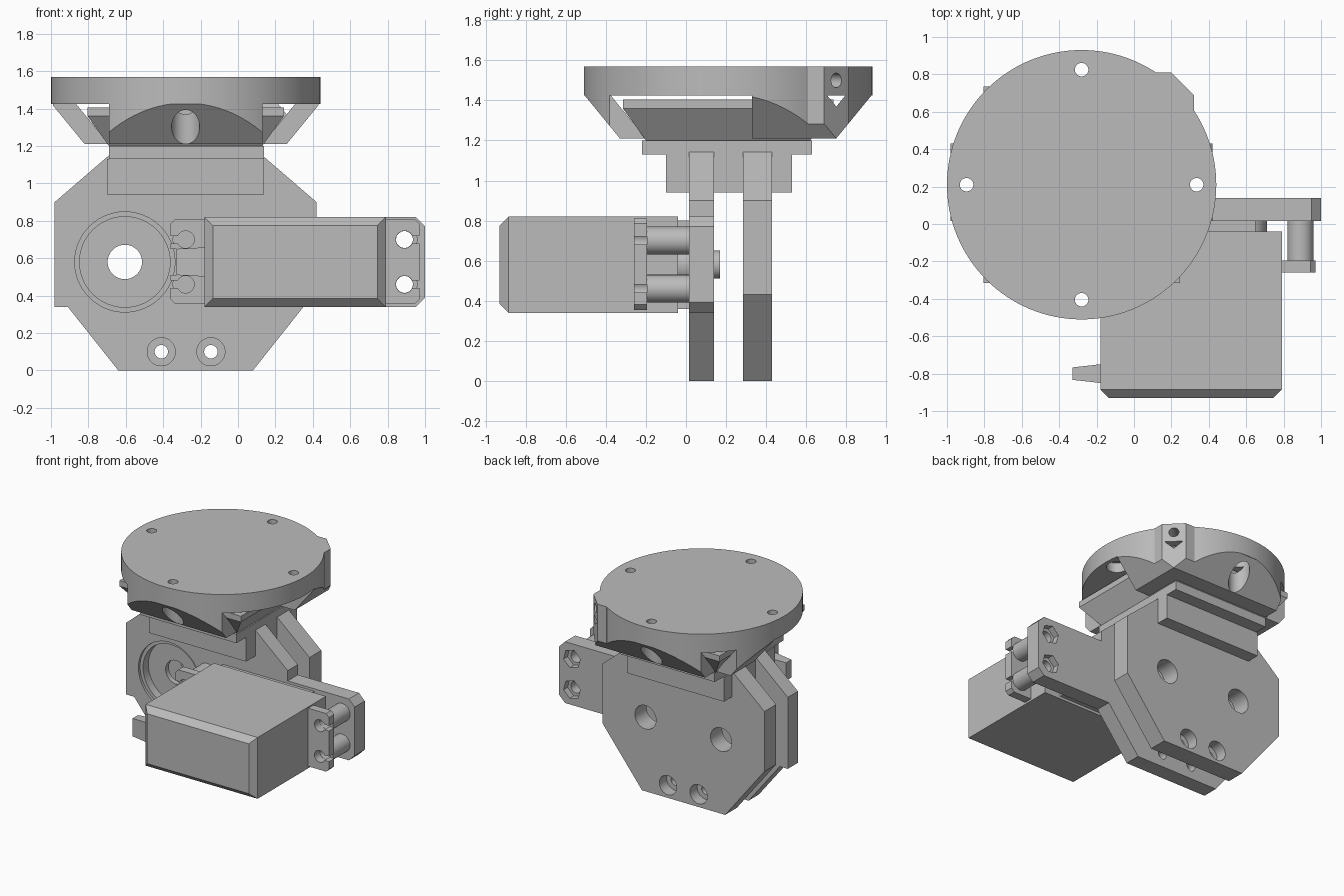
import bpy, bmesh, math
from mathutils import Vector

old = bpy.data.objects.get("Cube")
if old:
    bpy.data.objects.remove(old, do_unlink=True)

grey = bpy.data.materials.new("plain grey")
grey.use_nodes = True
colour = (0.5, 0.5, 0.5, 1)
grey.diffuse_color = colour
grey.node_tree.nodes["Principled BSDF"].inputs["Base Color"].default_value = colour

CX, CY = -0.28, 0.21      # centre of the round head
DISC_R = 0.72
HEAD_Z, TOP = 1.425, 1.57


def loft(name, rings):
    """Closed solid through rings with equal point counts."""
    bm = bmesh.new()
    loops = [[bm.verts.new(p) for p in ring] for ring in rings]
    n = len(loops[0])
    for a, b in zip(loops, loops[1:]):
        for i in range(n):
            j = (i + 1) % n
            bm.faces.new((a[i], a[j], b[j], b[i]))
    bm.faces.new(loops[0][::-1])
    bm.faces.new(loops[-1])
    bmesh.ops.recalc_face_normals(bm, faces=bm.faces)
    mesh = bpy.data.meshes.new(name)
    bm.to_mesh(mesh)
    bm.free()
    mesh.materials.append(grey)
    ob = bpy.data.objects.new(name, mesh)
    bpy.context.collection.objects.link(ob)
    return ob


def prism_y(name, pts, y0, y1):
    return loft(name, [[(x, y, z) for x, z in pts] for y in (y0, y1)])


def prism_z(name, pts, z0, z1):
    return loft(name, [[(x, y, z) for x, y in pts] for z in (z0, z1)])


def box(name, x, y, z):
    return prism_z(name, [(x[0], y[0]), (x[1], y[0]), (x[1], y[1]), (x[0], y[1])], *z)


def tube(name, start, end, r0, r1=None, n=48):
    start, end = Vector(start), Vector(end)
    axis = (end - start).normalized()
    u = axis.orthogonal().normalized()
    v = axis.cross(u)
    dirs = [u * math.cos(t) + v * math.sin(t)
            for t in (2 * math.pi * i / n for i in range(n))]
    return loft(name, [[c + d * r for d in dirs]
                       for c, r in ((start, r0), (end, r0 if r1 is None else r1))])


def hole_y(x, z, r, y0, y1, r1=None, n=48):
    return tube("cutter", (x, y0, z), (x, y1, z), r, r1, n)


def boolean(ob, operation, *others):
    for other in others:
        mod = ob.modifiers.new("bool", "BOOLEAN")
        mod.operation, mod.object, mod.solver = operation, other, "EXACT"
    graph = bpy.context.evaluated_depsgraph_get()
    mesh = bpy.data.meshes.new_from_object(ob.evaluated_get(graph))
    ob.modifiers.clear()
    ob.data = mesh
    for other in others:
        bpy.data.objects.remove(other, do_unlink=True)


def square(h, z, cy=CY):
    return [(CX + sx * h, cy + sy * h, z) for sx, sy in ((-1, -1), (1, -1), (1, 1), (-1, 1))]


def nub(z0, z1):
    rel = [(0, 0), (0.6, 0.4), (0.6, 0.48), (0.48, 0.6), (0.4, 0.6)]
    return prism_z("nub", [(CX + x, CY + y) for x, y in rel], z0, z1)


def screw_cutters():
    cuts = []
    for dx, dy in ((1, 0), (-1, 0), (0, 1), (0, -1)):
        x, y = CX + dx * 0.615, CY + dy * 0.615
        cuts.append(tube("cutter", (x, y, 1.1), (x, y, 1.5), 0.075))
        cuts.append(tube("cutter", (x, y, 1.45), (x, y, 1.7), 0.036))
    return cuts


# Round head with a lock-screw nub
disc = tube("round_head", (CX, CY, HEAD_Z), (CX, CY, TOP), DISC_R, n=128)
boolean(disc, "UNION", nub(HEAD_Z, TOP))
d = math.sqrt(0.5)
lock = tube("cutter", (CX + 0.45 * d, CY + 0.45 * d, 1.5), (CX + 0.9 * d, CY + 0.9 * d, 1.5), 0.036)
boolean(disc, "DIFFERENCE", lock, *screw_cutters())

# Dovetail rails: sloped square ring trimmed to the head outline
rails = loft("dovetail_rails", [square(0.54, 1.21), square(0.716, HEAD_Z)])
boolean(rails, "DIFFERENCE", loft("cutter", [square(0.402, 1.2), square(0.598, 1.44)]))
outline = tube("outline", (CX, CY, 1.1), (CX, CY, 1.5), DISC_R, n=128)
boolean(outline, "UNION", nub(1.1, 1.5))
boolean(rails, "INTERSECT", outline)
boolean(rails, "DIFFERENCE",
        box("cutter", (CX + 0.41, 1), (-1, 0.33), (1, 2)),
        box("cutter", (-2, CX - 0.41), (-1, 0.33), (1, 2)),
        box("cutter", (-2, CX - 0.41), (CY + 0.41, 2), (1, 2)),
        *screw_cutters())

# Dovetail plate that slides between the rails, and its stepped foot
loft("dovetail_plate", [square(0.41, 1.2), square(0.525, 1.36), square(0.525, 1.405)])
box("plate_step", (CX - 0.41, CX + 0.42), (-0.22, 0.63), (1.13, 1.2))
box("plate_foot", (CX - 0.42, CX + 0.42), (-0.1, 0.53), (0.94, 1.13))

# Side plates
upper = [(0.42, 0.9), (0.13, 1.15), (-0.69, 1.15), (-0.98, 0.9)]
back = prism_y("back_plate", [(-0.64, 0), (0.08, 0), (0.42, 0.43)] + upper + [(-0.98, 0.43)], 0.285, 0.43)
front = prism_y("front_plate",
                [(-0.64, 0), (0.08, 0), (0.35, 0.34), (0.95, 0.34), (1, 0.39), (1, 0.77),
                 (0.95, 0.82), (0.42, 0.82)] + upper + [(-0.98, 0.34), (-0.91, 0.34)],
                0.015, 0.14)
boolean(back, "DIFFERENCE", hole_y(-0.605, 0.58, 0.092, 0, 1), hole_y(0.05, 0.58, 0.092, 0, 1),
        *[hole_y(x, 0.1, r, y, 1) for x in (-0.41, -0.145) for r, y in ((0.036, 0), (0.075, 0.34))])
boolean(front, "DIFFERENCE",
        hole_y(-0.605, 0.58, 0.092, -1, 1),
        hole_y(-0.605, 0.58, 0.268, 0.0, 0.035),
        hole_y(-0.605, 0.58, 0.242, 0.0, 0.1),
        *[hole_y(x, 0.1, r, -1, y) for x in (-0.41, -0.145) for r, y in ((0.036, 1), (0.075, 0.08))],
        *[hole_y(0.89, z, r, y, 1, n=n) for z in (0.46, 0.7)
          for r, y, n in ((0.045, -1, 32), (0.075, 0.09, 6))])

# Motor body with chamfered front
def body_ring(inset, y):
    x0, x1, z0, z1 = -0.18 + inset, 0.79 - inset, 0.34 + inset, 0.82 - inset
    return [(x0, y, z0), (x1, y, z0), (x1, y, z1), (x0, y, z1)]


loft("motor_body", [body_ring(0.045, -0.93), body_ring(0, -0.885), body_ring(0, -0.04)])
box("motor_cover", (-0.14, 0.65), (-0.04, 0.015), (0.36, 0.8))
hole_y(0.6, 0.58, 0.11, -0.04, 0.015).name = "gear_cover"
hole_y(0.05, 0.58, 0.07, -0.04, 0.17).name = "output_shaft"

# Cable relief
loft("cable_relief", [[(x, y, z) for y, z in ((-0.8 - h, 0.58 - k), (-0.8 + h, 0.58 - k),
                                              (-0.8 + h, 0.58 + k), (-0.8 - h, 0.58 + k))]
                      for x, h, k in ((-0.33, 0.033, 0.07), (-0.18, 0.05, 0.078))])

# Mounting ears with slotted holes and stand-offs
for side, inner, outer, hx in (("left", 0.79, 0.97, 0.89), ("right", -0.18, -0.36, -0.28)):
    s = 1 if outer > inner else -1
    c = 0.025
    ear = prism_y(side + "_ear", [(inner, 0.355), (outer - s * c, 0.355), (outer, 0.355 + c),
                                  (outer, 0.81 - c), (outer - s * c, 0.81), (inner, 0.81)],
                  -0.26, -0.195)
    cuts = []
    for z in (0.46, 0.7):
        cuts.append(hole_y(hx, z, 0.046, -1, 0))
        cuts.append(box("cutter", sorted((hx, outer + s * 0.1)), (-1, 0), (z - 0.02, z + 0.02)))
        post = hole_y(hx, z, 0.07, -0.195, 0.015)
        post.name = side + "_standoff"
        if side == "left":
            boolean(post, "DIFFERENCE", hole_y(hx, z, 0.045, -1, 1))
    if side == "right":
        cuts.append(box("cutter", (-0.5, -0.32), (-1, 0), (0.51, 0.65)))
    boolean(ear, "DIFFERENCE", *cuts)

# Smooth round walls, keep edges sharp
bpy.ops.object.select_all(action="DESELECT")
for ob in bpy.context.collection.objects:
    if ob.type == "MESH" and ob.data.materials and ob.data.materials[0] == grey:
        ob.select_set(True)
        bpy.context.view_layer.objects.active = ob
bpy.ops.object.shade_smooth_by_angle(angle=math.radians(30))
